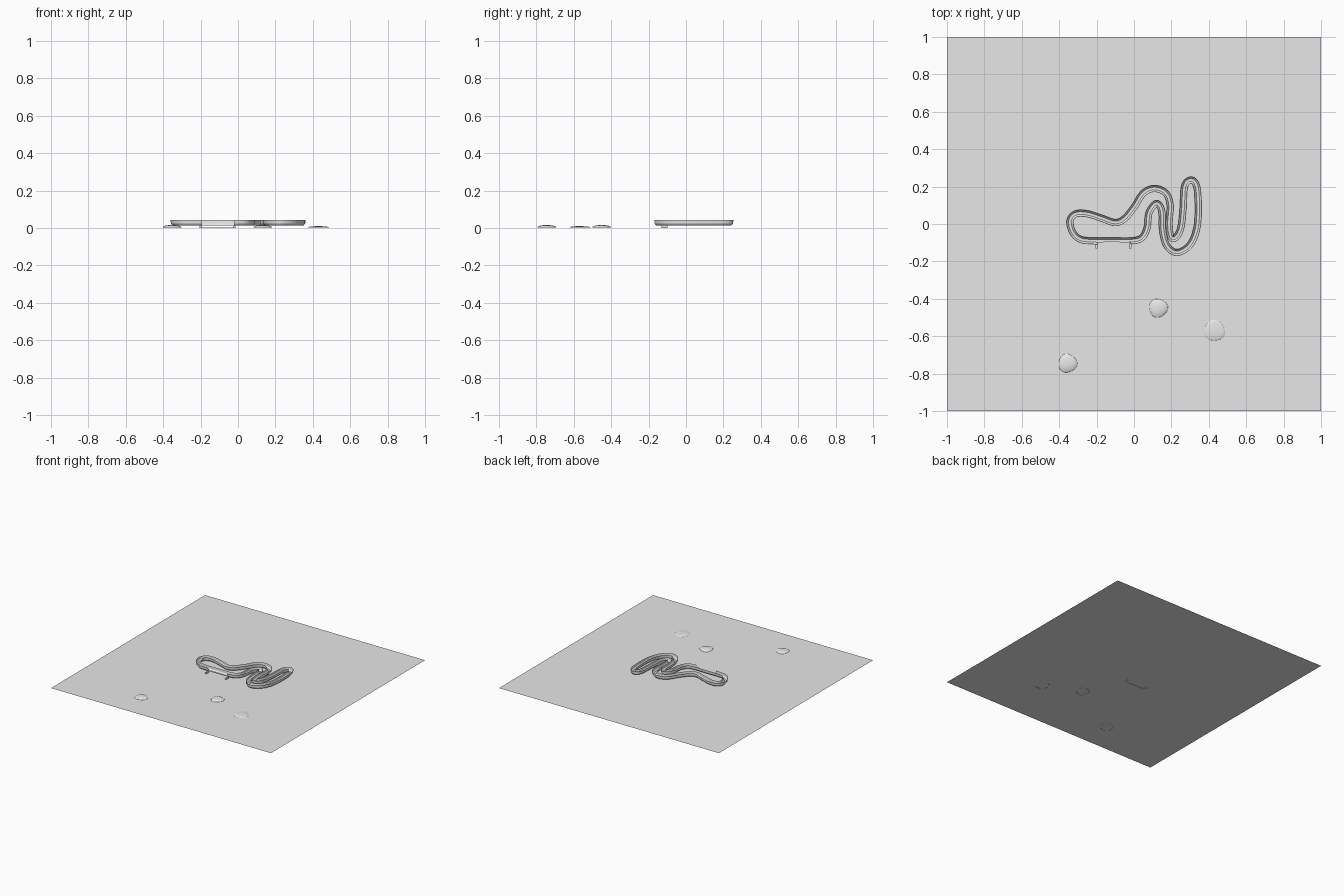
import bpy, bmesh, math
from mathutils import Vector

cube = bpy.data.objects.get("Cube")
if cube:
    bpy.data.objects.remove(cube, do_unlink=True)

GROUND_Z = 0.004

grey = bpy.data.materials.new("plain_grey")
grey.use_nodes = True
grey.diffuse_color = (0.8, 0.8, 0.8, 1)
grey.node_tree.nodes["Principled BSDF"].inputs["Base Color"].default_value = grey.diffuse_color


def finish(name, bm, smooth=False):
    """Turn a bmesh into a named, coloured object in the scene."""
    mesh = bpy.data.meshes.new(name)
    bm.to_mesh(mesh)
    bm.free()
    mesh.materials.append(grey)
    obj = bpy.data.objects.new(name, mesh)
    bpy.context.collection.objects.link(obj)
    if smooth:
        bpy.ops.object.select_all(action="DESELECT")
        obj.select_set(True)
        bpy.context.view_layer.objects.active = obj
        bpy.ops.object.shade_smooth_by_angle(angle=math.radians(30))
    return obj


def box(name, low, high):
    """Axis-aligned box between two corners."""
    bm = bmesh.new()
    bmesh.ops.create_cube(bm, size=1)
    for v in bm.verts:
        v.co = Vector(l + (h - l) * (c + 0.5) for l, h, c in zip(low, high, v.co))
    return finish(name, bm)


def closed_spline(points, steps):
    """Smooth closed curve running through all the points."""
    pts = [Vector(p) for p in points]
    n = len(pts)
    result = []
    for i in range(n):
        a, b, c, d = (pts[(i + k) % n] for k in (-1, 0, 1, 2))
        for s in range(steps):
            t = s / steps
            result.append(0.5 * (2 * b + (c - a) * t
                                 + (2 * a - 5 * b + 4 * c - d) * t ** 2
                                 + (3 * b - a - 3 * c + d) * t ** 3))
    return result


# Ground sheet
bm = bmesh.new()
bmesh.ops.create_grid(bm, x_segments=1, y_segments=1, size=1)
bmesh.ops.translate(bm, verts=bm.verts, vec=(0, 0, GROUND_Z))
finish("ground", bm)

# Circuit: a gutter-shaped channel swept along a winding closed path
route = [
    (-.11, -.09), (-.02, -.09), (.04, -.075), (.07, -.02), (.08, .06),
    (.12, .11), (.148, .07), (.152, -.03), (.175, -.115), (.23, -.152),
    (.3, -.11), (.338, -.01), (.342, .14), (.33, .215), (.3, .235),
    (.27, .2), (.262, .08), (.25, -.02), (.225, -.07), (.198, -.07),
    (.187, 0), (.193, .1), (.17, .165), (.11, .19), (.05, .165),
    (0, .09), (-.05, .03), (-.1, .008), (-.17, .03), (-.25, .055),
    (-.31, .055), (-.342, .02), (-.33, -.04), (-.29, -.08), (-.22, -.09),
]
half = [(.018, .044), (.016, .024), (.007, .013)]
profile = half + [(-x, z) for x, z in reversed(half)]
path = closed_spline(route, 8)
GAP_LEFT, GAP_RIGHT = -0.2, -0.02

bm = bmesh.new()
rings = []
for i, p in enumerate(path):
    tangent = (path[(i + 1) % len(path)] - path[i - 1]).normalized()
    side = Vector((tangent.y, -tangent.x))
    rings.append([bm.verts.new((*(p + side * x), z)) for x, z in profile])
for i, ring in enumerate(rings):
    following = rings[(i + 1) % len(rings)]
    middle = (path[i] + path[(i + 1) % len(path)]) / 2
    in_gap = GAP_LEFT < middle.x < GAP_RIGHT and middle.y < -0.07
    for k in range(len(profile) - 1):
        # The outer wall is open along the start straight
        if in_gap and k < 2:
            continue
        bm.faces.new((ring[k], following[k], following[k + 1], ring[k + 1]))
bmesh.ops.recalc_face_normals(bm, faces=bm.faces)
finish("circuit_channel", bm, smooth=True)

# Side lane: short ramps at both ends of the opening and a sunken strip
for label, x in (("left", GAP_RIGHT), ("right", GAP_LEFT)):
    box(label + "_lane_ramp", (x - .006, -.132, 0), (x + .006, -.1, .014))
box("sunken_lane_edge", (GAP_LEFT, -.132, 0), (GAP_RIGHT, -.124, .003))

# Low uneven mounds
mounds = [(.13, -.45, .05, .013), (-.355, -.745, .05, .013), (.43, -.57, .057, .007)]
for number, (x, y, radius, height) in enumerate(mounds, 1):
    bm = bmesh.new()
    bmesh.ops.create_uvsphere(bm, u_segments=20, v_segments=12, radius=1)
    bmesh.ops.delete(bm, geom=[v for v in bm.verts if v.co.z < -0.01], context="VERTS")
    for v in bm.verts:
        angle = math.atan2(v.co.y, v.co.x)
        wobble = 1 + 0.06 * math.sin(3 * angle + number) * v.co.xy.length
        v.co = (x + v.co.x * radius * wobble, y + v.co.y * radius * wobble,
                GROUND_Z - 0.001 + v.co.z * height)
    finish(f"mound_{number}", bm, smooth=True)
